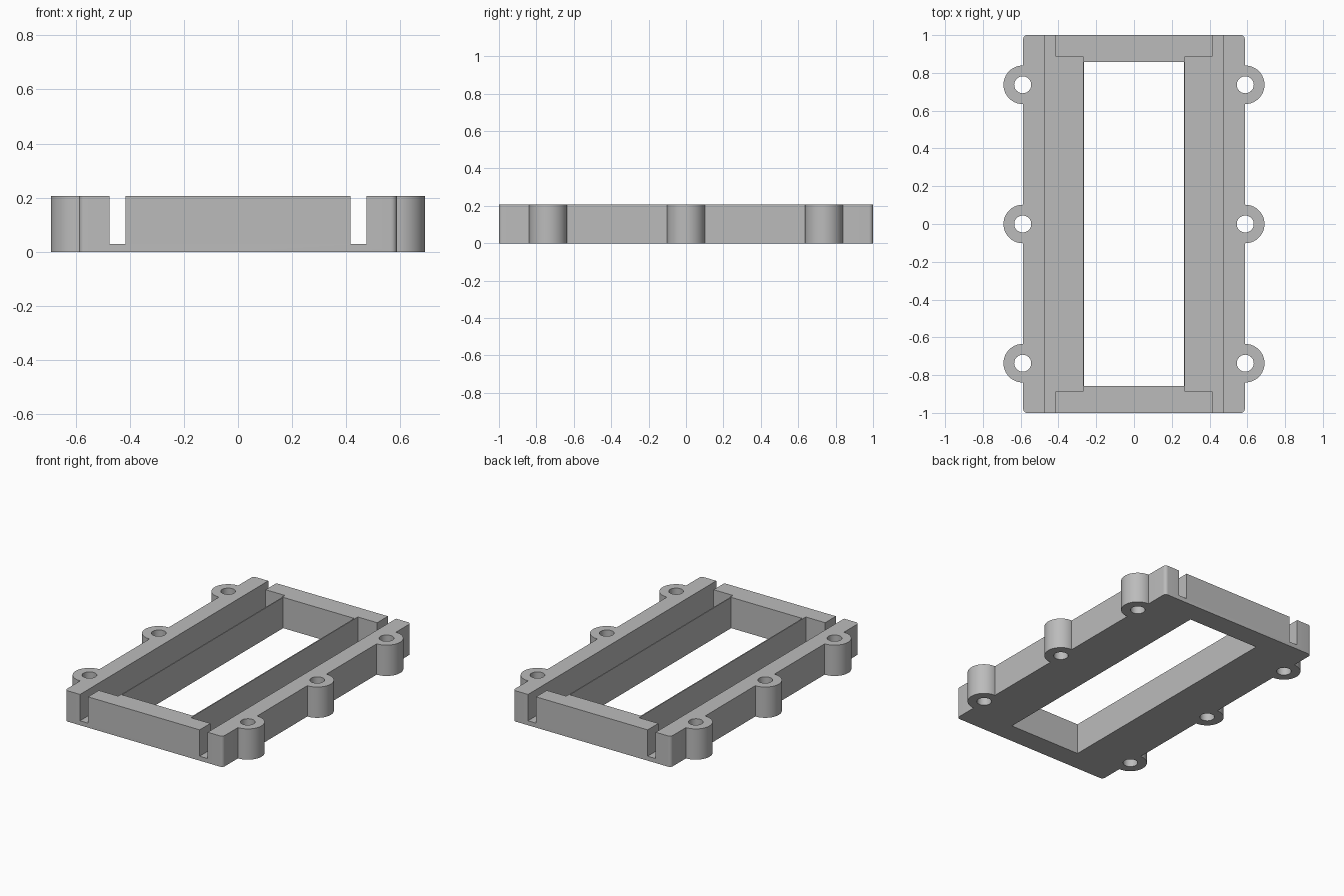
import bpy
import bmesh
from math import cos, sin, pi

if "Cube" in bpy.data.objects:
    bpy.data.objects.remove(bpy.data.objects["Cube"])

HEIGHT, FLOOR = 0.207, 0.03
HALF_W, HALF_L, CORNER = 0.587, 1.0, 0.022
LUG_X, LUG_R, BORE_R = 0.589, 0.102, 0.045
LUG_YS = (-0.737, 0, 0.737)

grey = bpy.data.materials.new("grey_plastic")
grey.use_nodes = True
colour = (0.5, 0.5, 0.5, 1)
grey.diffuse_color = colour
grey.node_tree.nodes["Principled BSDF"].inputs["Base Color"].default_value = colour


def arc(x, y, radius, start, end, steps):
    angles = [start + (end - start) * i / steps for i in range(steps + 1)]
    return [(x + radius * cos(a), y + radius * sin(a)) for a in angles]


def prism(name, points, bottom, top):
    """Extrude a flat outline straight up."""
    bm = bmesh.new()
    face = bm.faces.new([bm.verts.new((x, y, bottom)) for x, y in points])
    result = bmesh.ops.extrude_face_region(bm, geom=[face])
    verts = [v for v in result["geom"] if isinstance(v, bmesh.types.BMVert)]
    bmesh.ops.translate(bm, verts=verts, vec=(0, 0, top - bottom))
    bmesh.ops.recalc_face_normals(bm, faces=bm.faces)
    mesh = bpy.data.meshes.new(name)
    bm.to_mesh(mesh)
    bm.free()
    obj = bpy.data.objects.new(name, mesh)
    bpy.context.collection.objects.link(obj)
    mesh.materials.append(grey)
    return obj


# Outer outline: rounded corners and three lugs, turned half round for the other side
side = arc(HALF_W - CORNER, -HALF_L + CORNER, CORNER, -pi / 2, 0, 6)
for y in LUG_YS:
    side += [(HALF_W, y - LUG_R)] + arc(LUG_X, y, LUG_R, -pi / 2, pi / 2, 32)
    side += [(HALF_W, y + LUG_R)]
side += arc(HALF_W - CORNER, HALF_L - CORNER, CORNER, 0, pi / 2, 6)
frame = prism("frame", side + [(-x, -y) for x, y in side], 0, HEIGHT)

# Central opening
cutters = [prism("opening_cutter",
                 [(-0.264, -0.857), (0.264, -0.857), (0.264, 0.857), (-0.264, 0.857)],
                 -0.1, 0.4)]

# Side channels, narrowing to slots through both ends and leaving thin inner walls
half = [(0.475, 1.1), (0.415, 1.1), (0.415, 0.886), (0.271, 0.886)]
channel = half + [(x, -y) for x, y in reversed(half)]
for s in (-1, 1):
    cutters.append(prism("channel_cutter", [(s * x, y) for x, y in channel], FLOOR, 0.4))
    # Screw bores
    for y in LUG_YS:
        circle = arc(s * LUG_X, y, BORE_R, 0, 2 * pi, 40)[:-1]
        cutters.append(prism("bore_cutter", circle, -0.1, 0.4))

for cutter in cutters:
    cutter.hide_render = True
    cut = frame.modifiers.new(cutter.name, "BOOLEAN")
    cut.operation = "DIFFERENCE"
    cut.solver = "EXACT"
    cut.object = cutter

# Bake the cuts and remove the cutters
graph = bpy.context.evaluated_depsgraph_get()
baked = bpy.data.meshes.new_from_object(frame.evaluated_get(graph))
frame.modifiers.clear()
frame.data = baked
baked.name = "frame"
for cutter in cutters:
    bpy.data.objects.remove(cutter)

bpy.ops.object.select_all(action="DESELECT")
frame.select_set(True)
bpy.context.view_layer.objects.active = frame
bpy.ops.object.shade_smooth_by_angle(angle=pi / 6)
